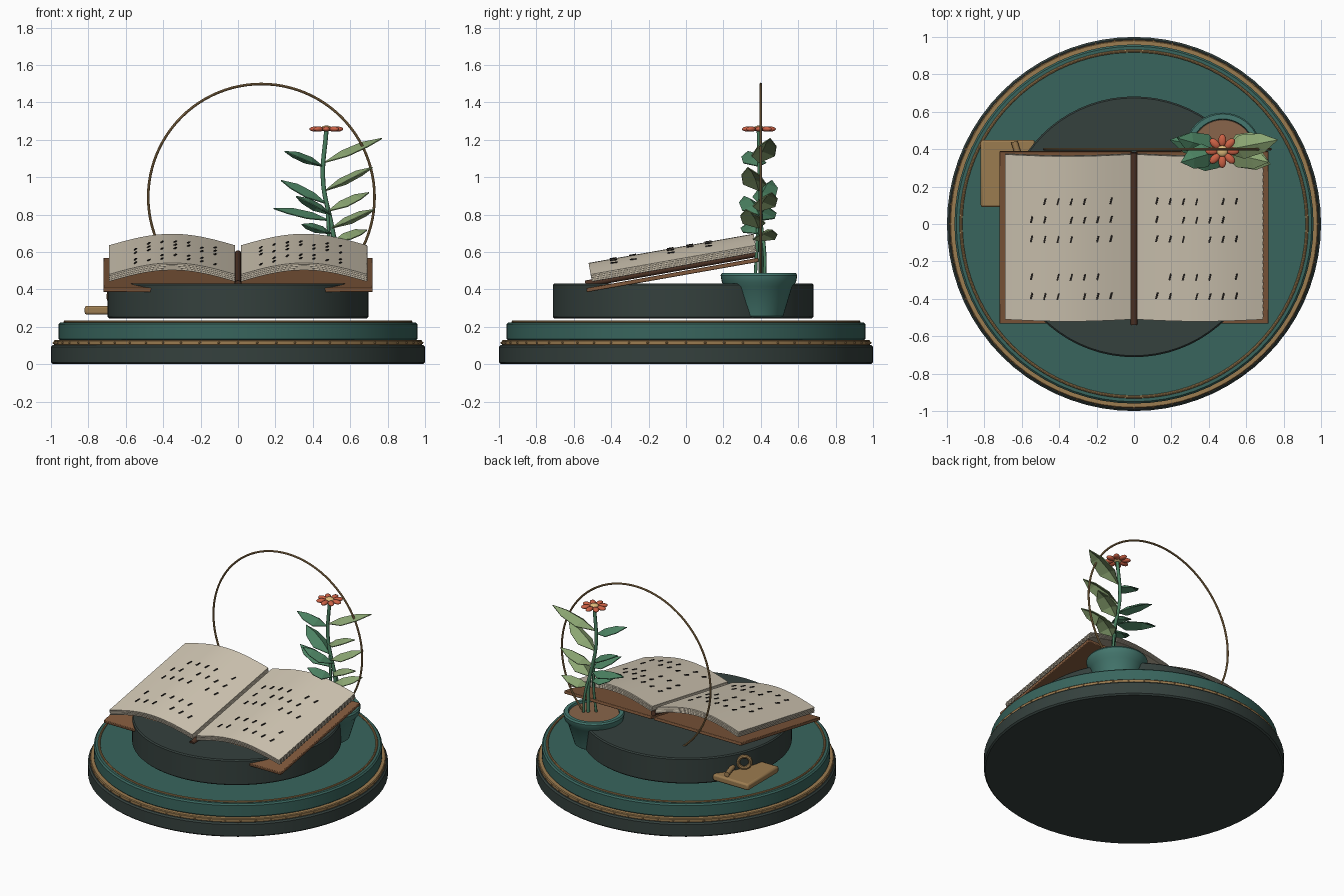
import bpy, bmesh
from math import sin, cos, pi, radians
from mathutils import Matrix, Vector

if "Cube" in bpy.data.objects:
    bpy.data.objects.remove(bpy.data.objects["Cube"])


def mat(name, col):
    m = bpy.data.materials.new(name)
    m.diffuse_color = (*col, 1)
    m.use_nodes = True
    m.node_tree.nodes["Principled BSDF"].inputs["Base Color"].default_value = m.diffuse_color
    return m


DARK = mat("dark_green", (.035, .052, .047))
TEAL = mat("teal", (.04, .13, .11))
GLAZE = mat("glaze", (.06, .19, .16))
BRASS = mat("brass", (.33, .20, .08))
CREAM = mat("paper", (.66, .59, .47))
EDGE = mat("paper_edge", (.33, .29, .22))
BROWN = mat("leather", (.22, .10, .045))
SPINE = mat("spine_brown", (.08, .035, .02))
INK = mat("ink", (.02, .017, .015))
SOIL = mat("soil", (.25, .13, .07))
GREEN = mat("leaf_green", (.07, .22, .12))
PALE = mat("pale_leaf", (.26, .38, .17))
RED = mat("petal", (.60, .12, .06))
YELLOW = mat("flower_heart", (.75, .50, .20))


def finish(bm, name, m, angle=None, bevel=0, xf=None):
    bmesh.ops.recalc_face_normals(bm, faces=bm.faces)
    me = bpy.data.meshes.new(name)
    if xf:
        bm.transform(xf)
    bm.to_mesh(me)
    bm.free()
    me.materials.append(m)
    ob = bpy.data.objects.new(name, me)
    bpy.context.collection.objects.link(ob)
    if bevel:
        b = ob.modifiers.new("bevel", 'BEVEL')
        b.width, b.segments, b.limit_method = bevel, 2, 'ANGLE'
    if angle:
        bpy.ops.object.select_all(action='DESELECT')
        ob.select_set(True)
        bpy.context.view_layer.objects.active = ob
        bpy.ops.object.shade_smooth_by_angle(angle=radians(angle))
    return ob


def lathe(name, profile, m, loc=(0, 0, 0), n=72, closed=False, xf=None):
    """Revolve (radius, z) points; open profiles are capped at both ends."""
    bm = bmesh.new()
    rings = [[bm.verts.new((r * cos(2*pi*i/n), r * sin(2*pi*i/n), z)) for i in range(n)]
             for r, z in profile]
    pairs = list(zip(rings, rings[1:]))
    if closed:
        pairs.append((rings[-1], rings[0]))
    for a, b in pairs:
        for i in range(n):
            j = (i + 1) % n
            bm.faces.new((a[i], a[j], b[j], b[i]))
    if not closed:
        bm.faces.new(rings[0])
        bm.faces.new(rings[-1])
    return finish(bm, name, m, 35, xf=xf or Matrix.Translation(loc))


def disc(name, r, z0, z1, m, bev=.01, loc=(0, 0, 0)):
    return lathe(name, [(r-bev, z0), (r, z0+bev), (r, z1-bev), (r-bev, z1)], m, loc)


def hoop(name, R, r, m, xf, n=72):
    return lathe(name, [(R + r*cos(k*pi/4), r*sin(k*pi/4)) for k in range(8)], m,
                 n=n, closed=True, xf=xf)


def add_box(bm, c, size, rot=Matrix()):
    bmesh.ops.create_cube(bm, size=1, matrix=Matrix.Translation(c) @ rot @ Matrix.Diagonal((*size, 1)))


def box(name, lo, hi, m, bevel=0, xf=None):
    bm = bmesh.new()
    lo, hi = Vector(lo), Vector(hi)
    add_box(bm, (lo + hi) / 2, hi - lo)
    return finish(bm, name, m, 35 if bevel else None, bevel, xf)


def tube(name, pts, r, m):
    cu = bpy.data.curves.new(name, 'CURVE')
    cu.dimensions, cu.bevel_depth, cu.bevel_resolution, cu.use_fill_caps = '3D', r, 2, True
    sp = cu.splines.new('BEZIER')
    sp.bezier_points.add(len(pts) - 1)
    for bp, p in zip(sp.bezier_points, pts):
        bp.co = p
        bp.handle_left_type = bp.handle_right_type = 'AUTO'
    cu.materials.append(m)
    ob = bpy.data.objects.new(name, cu)
    bpy.context.collection.objects.link(ob)


# Round stepped base with brass trim
disc("base_plinth", 1.0, 0, .103, DARK)
disc("base_band", .985, .10, .128, BRASS, .005)
disc("base_upper", .96, .125, .224, TEAL)
hoop("base_inlay_ring", .925, .008, BRASS, Matrix.Translation((0, 0, .226)), 96)
bm = bmesh.new()
for i in range(60):
    a = 2*pi*i/60
    bmesh.ops.create_icosphere(bm, subdivisions=1, radius=.007,
                               matrix=Matrix.Translation((.985*cos(a), .985*sin(a), .114)))
finish(bm, "band_studs", BRASS)
disc("pedestal", .697, .245, .432, DARK, .008, (0, -.015, 0))

# Open book, built flat and tilted towards the front
TILT = Matrix.Translation((0, -.53, .385)) @ Matrix.Rotation(radians(10), 4, 'X')
X0, X1 = .015, .69


def page_z(x):
    return .09 + .0625 * sin(pi * (abs(x) - X0) / (X1 - X0))


for s, side in ((-1, "left"), (1, "right")):
    box(side + "_cover", (min(s*.01, s*.72), 0, 0), (max(s*.01, s*.72), .934, .022),
        BROWN, .004, TILT)
    # stacked curved sheets
    for k in range(8):
        inset = .004 * (k % 2)
        bm = bmesh.new()
        xs = [X0 + (X1 - inset - X0) * i/20 for i in range(21)]
        prof = [(x, page_z(x) - .005*k) for x in xs] + \
               [(x, page_z(x) - .005*(k+1)) for x in reversed(xs)]
        a, b = [[bm.verts.new((s*x, y, z)) for x, z in prof]
                for y in (.036 + inset, .932 - inset)]
        for i in range(42):
            j = (i + 1) % 42
            bm.faces.new((a[i], a[j], b[j], b[i]))
        for i in range(20):
            for v in (a, b):
                bm.faces.new((v[i], v[i+1], v[40-i], v[41-i]))
        finish(bm, f"{side}_sheet_{k}", EDGE if k % 2 else CREAM, 30, xf=TILT)
    # abstract ink strokes following the page curve
    bm = bmesh.new()
    for r, y in enumerate((.17, .275, .48, .585, .685)):
        for c in range(7):
            if (c + 2*r + (s > 0)) % 5 == 3:
                continue
            x = s*.335 + (c - 3) * .071
            slope = (page_z(x + .01) - page_z(x - .01)) / .02
            rot = Matrix.Rotation(-slope, 4, 'Y') @ Matrix.Rotation(-.25, 4, 'Z')
            add_box(bm, (x, y, page_z(x) + .002), (.009, .036, .006), rot)
    finish(bm, side + "_page_strokes", INK, xf=TILT)

# Notches along the right page edge
bm = bmesh.new()
for i in range(26):
    add_box(bm, (X1, .055 + i*.0342, .071), (.006, .014, .036))
finish(bm, "page_edge_notches", EDGE, xf=TILT)
# Book spine roll
lathe("book_spine", [(.018, 0), (.018, .934)], SPINE, n=16,
      xf=TILT @ Matrix.Translation((0, 0, .045)) @ Matrix.Rotation(-pi/2, 4, 'X'))

# Large thin hoop behind the book
hoop("back_hoop", .605, .007, BRASS,
     Matrix.Translation((.125, .40, .893)) @ Matrix.Rotation(pi/2, 4, 'X'), 96)

# Brass tray with a small ring and rod
box("side_tray", (-.82, .09, .265), (-.53, .45, .312), BRASS, .012)
hoop("tray_ring", .042, .014, BRASS, Matrix.Translation((-.656, .26, .362))
     @ Matrix.Rotation(radians(37), 4, 'Z') @ Matrix.Rotation(pi/2, 4, 'X'), 32)
tube("tray_rod", [(-.64, .44, .335), (-.575, .23, .335)], .018, BRASS)

# Flower pot and soil
PX, PY = .475, .39
lathe("flower_pot", [(.12, .25), (.13, .257), (.178, .415), (.198, .437), (.205, .475),
                     (.198, .487), (.172, .487), (.166, .465)], GLAZE, (PX, PY, 0), 40)
disc("pot_soil", .17, .44, .473, SOIL, .004, (PX, PY, 0))

# Stems
TOP = Vector((.472, .39, 1.25))
tube("main_stem", [(.515, .40, .46), (.51, .40, .68), (.455, .395, .98), TOP], .012, GREEN)
tube("left_stem", [(.47, .37, .46), (.485, .38, .65), (.475, .39, .85)], .009, GREEN)
tube("right_stem", [(.54, .42, .46), (.53, .42, .6), (.50, .40, .76)], .009, GREEN)


def leaf(name, base, tip, w, m):
    """Folded diamond leaf with a raised midrib."""
    base, tip = Vector(base), Vector(tip)
    d = tip - base
    side = d.cross(Vector((0, 0, 1))).normalized()
    up = side.cross(d).normalized()
    bm = bmesh.new()
    b, t = bm.verts.new(base), bm.verts.new(tip)
    r1 = bm.verts.new(base + d*.32 + up*.022)
    r2 = bm.verts.new(base + d*.68 + up*.022)
    for s in (-1, 1):
        e1 = bm.verts.new(base + d*.36 + side*s*w - up*.012)
        e2 = bm.verts.new(base + d*.72 + side*s*w*.8 - up*.008)
        for f in ((b, e1, r1), (r1, e1, e2, r2), (r2, e2, t)):
            bm.faces.new(f)
    ob = finish(bm, name, m)
    ob.modifiers.new("thickness", 'SOLIDIFY').thickness = .006


# Leaves: base x, base z, tip x, tip y, tip z
LEAVES = [(.455, 1.06, .25, .33, 1.14), (.46, 1.08, .77, .45, 1.21),
          (.475, .86, .23, .46, .985), (.465, .93, .72, .33, 1.055),
          (.49, .77, .19, .45, .835), (.48, .82, .70, .46, .92),
          (.50, .70, .34, .32, .75), (.50, .73, .73, .32, .83),
          (.50, .80, .31, .31, .90), (.51, .66, .69, .46, .72)]
for i, (bx, bz, tx, ty, tz) in enumerate(LEAVES):
    leaf(f"leaf_{i}", (bx, .39, bz), (tx, ty, tz), .065, PALE if tx > bx else GREEN)

# Flower
for i in range(8):
    a = i * pi / 4
    bm = bmesh.new()
    bmesh.ops.create_uvsphere(bm, u_segments=12, v_segments=8, radius=1)
    finish(bm, f"petal_{i}", RED, 60, xf=Matrix.Translation(TOP + Vector((0, 0, .007)))
           @ Matrix.Rotation(a, 4, 'Z') @ Matrix.Translation((.057, 0, 0))
           @ Matrix.Diagonal((.034, .021, .014, 1)))
bm = bmesh.new()
bmesh.ops.create_uvsphere(bm, u_segments=16, v_segments=10, radius=1)
finish(bm, "flower_heart", YELLOW, 60, xf=Matrix.Translation(TOP + Vector((0, 0, .01)))
       @ Matrix.Diagonal((.03, .03, .016, 1)))
